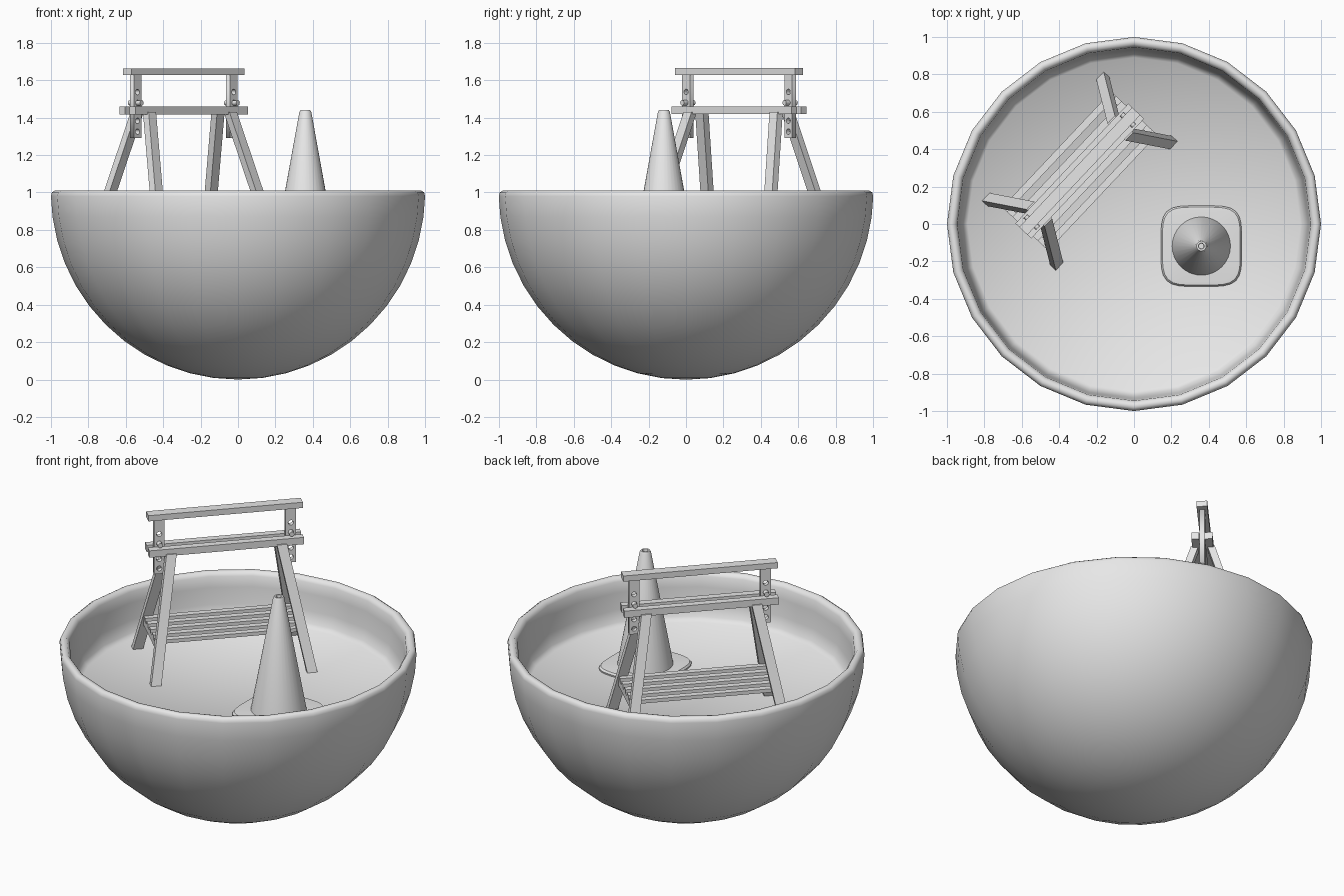
import bpy, bmesh, math
from mathutils import Matrix, Vector

cube = bpy.data.objects.get("Cube")
if cube:
    bpy.data.objects.remove(cube, do_unlink=True)

grey = bpy.data.materials.new("light_grey")
grey.use_nodes = True
grey.diffuse_color = (0.8, 0.8, 0.8, 1)
grey.node_tree.nodes["Principled BSDF"].inputs["Base Color"].default_value = (0.8, 0.8, 0.8, 1)

# Trestle frame: length along local x, turned and moved into the bowl
TRESTLE = Matrix.Translation((-0.29, 0.283, 0)) @ Matrix.Rotation(math.radians(46.7), 4, 'Z')


def add(name, bm, matrix=Matrix(), smooth=None):
    """Turn a bmesh into an object; smooth is the sharp-edge angle in degrees."""
    bmesh.ops.recalc_face_normals(bm, faces=bm.faces)
    mesh = bpy.data.meshes.new(name)
    bm.to_mesh(mesh)
    bm.free()
    mesh.materials.append(grey)
    obj = bpy.data.objects.new(name, mesh)
    bpy.context.collection.objects.link(obj)
    obj.matrix_world = matrix
    if smooth:
        bpy.ops.object.select_all(action='DESELECT')
        obj.select_set(True)
        bpy.context.view_layer.objects.active = obj
        bpy.ops.object.shade_smooth_by_angle(angle=math.radians(smooth))
    return obj


def box(name, size, centre):
    bm = bmesh.new()
    bmesh.ops.create_cube(bm, size=1)
    bmesh.ops.scale(bm, vec=size, verts=bm.verts)
    bmesh.ops.translate(bm, vec=centre, verts=bm.verts)
    return add(name, bm, TRESTLE)


def lathe(name, profile, steps, centre=(0, 0), smooth=180, power=2):
    """Revolve (radius, z) points; power above 2 squares the outline."""
    bm = bmesh.new()
    rings = []
    for r, z in profile:
        if r == 0:
            rings.append([bm.verts.new((0, 0, z))] * steps)
            continue
        ring = []
        for i in range(steps):
            a = 2 * math.pi * i / steps
            c, s = math.cos(a), math.sin(a)
            k = r / (abs(c) ** power + abs(s) ** power) ** (1 / power)
            ring.append(bm.verts.new((k * c, k * s, z)))
        rings.append(ring)
    for low, high in zip(rings, rings[1:]):
        for i in range(steps):
            j = (i + 1) % steps
            corners = dict.fromkeys((low[i], low[j], high[j], high[i]))
            bm.faces.new(list(corners))
    return add(name, bm, Matrix.Translation((*centre, 0)), smooth)


# Bowl: half-sphere shell, rounded rim, inner wall and level floor
outer = [(math.sin(a), 1 - math.cos(a)) for a in
         (math.pi / 2 * i / 12 for i in range(1, 12))]
lathe("bowl", [(0, 0)] + outer + [
    (1.0, 0.98), (0.995, 1.0), (0.98, 1.01), (0.96, 1.007), (0.945, 0.985),
    (0.94, 0.92), (0.93, 0.82), (0.915, 0.75), (0.89, 0.725), (0, 0.722)], 24)

# Cone and its rounded square foot
SPOT = (0.36, -0.118)
lathe("cone_foot", [(0, 0.715), (0.213, 0.715), (0.216, 0.733),
                    (0.208, 0.744), (0.19, 0.746), (0, 0.746)], 48, SPOT, 40, 4.5)
lathe("cone_body", [(0.157, 0.74), (0.032, 1.43), (0.026, 1.44),
                    (0.016, 1.44), (0.013, 1.43), (0.013, 1.36), (0, 1.36)], 32, SPOT, 50)

# Trestle top rail and the pair of clamping rails
box("top_rail", (0.88, 0.06, 0.035), (0, 0, 1.646))
for side in (-1, 1):
    box("side_rail", (0.88, 0.043, 0.042), (0, side * 0.037, 1.439))

# Drilled posts with locking pegs
HOLES = (1.325, 1.383, 1.479, 1.537)


def post(x):
    curve = bpy.data.curves.new("post", 'CURVE')
    curve.dimensions = '2D'
    curve.fill_mode = 'BOTH'
    curve.extrude = 0.014

    def loop(points):
        spline = curve.splines.new('POLY')
        spline.points.add(len(points) - 1)
        for p, (u, v) in zip(spline.points, points):
            p.co = (u, v, 0, 1)
        spline.use_cyclic_u = True

    w = 0.029
    loop([(-w, 1.292), (w, 1.292), (w, 1.632), (-w, 1.632)])
    for z in HOLES:
        turns = [2 * math.pi * i / 16 for i in range(16)]
        loop([(0.015 * math.cos(a), z + 0.015 * math.sin(a)) for a in turns])
    helper = bpy.data.objects.new("post_outline", curve)
    bpy.context.collection.objects.link(helper)
    graph = bpy.context.evaluated_depsgraph_get()
    mesh = bpy.data.meshes.new_from_object(helper.evaluated_get(graph))
    bm = bmesh.new()
    bm.from_mesh(mesh)
    bmesh.ops.remove_doubles(bm, verts=bm.verts, dist=0.0001)
    bpy.data.objects.remove(helper, do_unlink=True)
    bpy.data.meshes.remove(mesh)
    upright = Matrix.Translation((x, 0, 0)) @ Matrix.Rotation(math.pi / 2, 4, 'X')
    add("post", bm, TRESTLE @ upright)


for end in (-1, 1):
    post(end * 0.375)
    bm = bmesh.new()
    bmesh.ops.create_cone(bm, cap_ends=True, segments=16, radius1=0.014,
                          radius2=0.014, depth=0.09)
    place = Matrix.Translation((end * 0.375, 0, HOLES[2])) @ Matrix.Rotation(math.pi / 2, 4, 'X')
    add("peg", bm, TRESTLE @ place, 40)

# Splayed legs with level ends
for end in (-1, 1):
    for side in (-1, 1):
        bm = bmesh.new()
        bmesh.ops.create_cube(bm, size=1)
        for v in bm.verts:
            if v.co.z > 0:
                base = Vector((end * 0.315, side * 0.045, 1.43))
            else:
                base = Vector((end * 0.445, side * 0.25, 0.724))
            v.co = base + Vector((v.co.x * 0.058, v.co.y * 0.042, 0))
        add("leg", bm, TRESTLE)

# Low shelf: two cross bars carrying five slats
for end in (-1, 1):
    box("shelf_bar", (0.03, 0.4, 0.04), (end * 0.41, 0, 0.915))
for i in range(-2, 3):
    box("shelf_slat", (0.85, 0.038, 0.022), (0, i * 0.075, 0.945))
